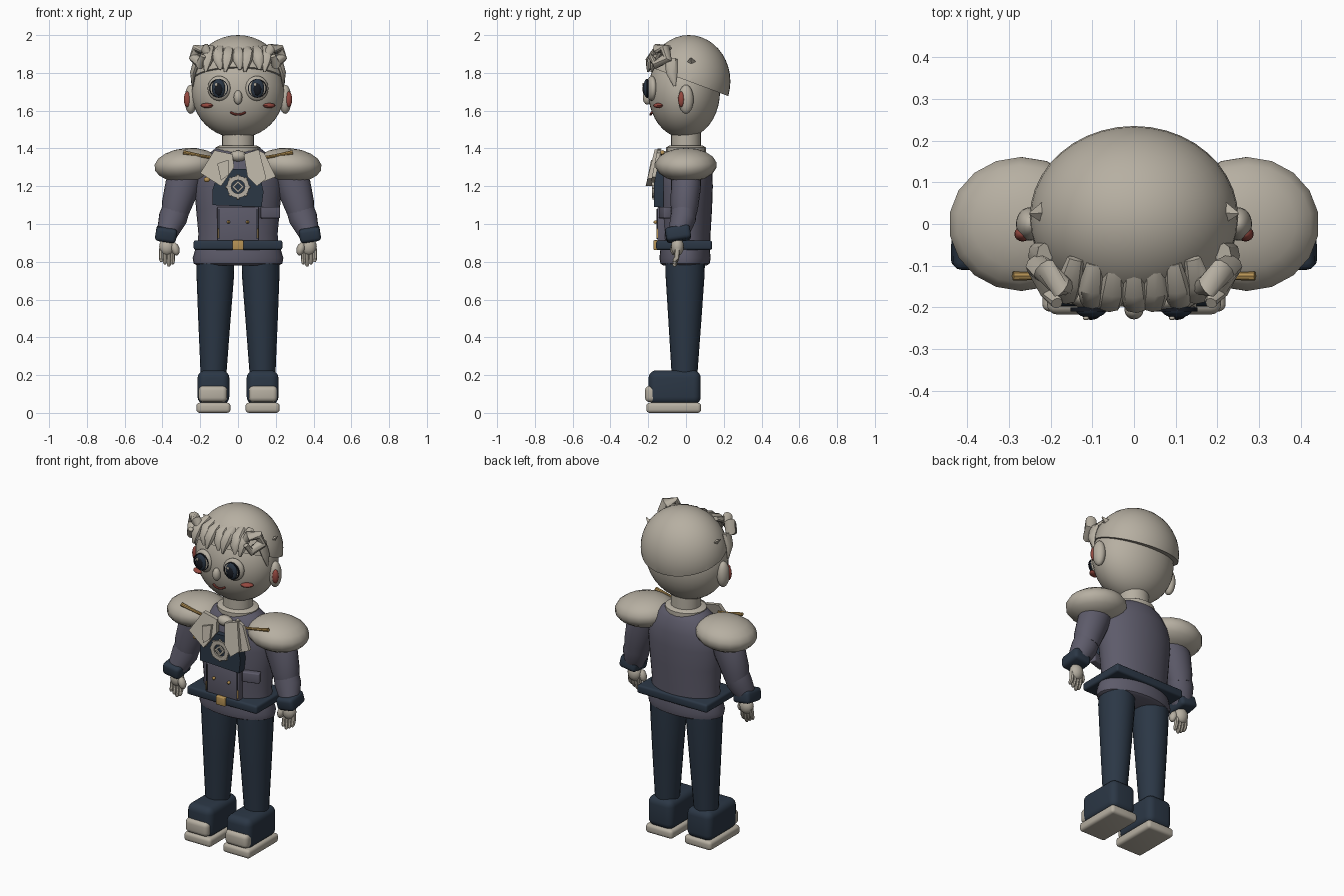
import bpy, bmesh, math
from mathutils import Vector, Matrix

if "Cube" in bpy.data.objects:
    bpy.data.objects.remove(bpy.data.objects["Cube"], do_unlink=True)


def material(name, rgb):
    m = bpy.data.materials.new(name)
    m.use_nodes = True
    m.diffuse_color = (*rgb, 1)
    m.node_tree.nodes["Principled BSDF"].inputs["Base Color"].default_value = (*rgb, 1)
    return m


CREAM = material("cream", (0.47, 0.43, 0.36))
NAVY = material("navy", (0.024, 0.038, 0.06))
SLATE = material("slate purple", (0.11, 0.105, 0.145))
GOLD = material("gold", (0.47, 0.29, 0.09))
RED = material("red", (0.3, 0.065, 0.05))
BLACK = material("black", (0.008, 0.01, 0.015))
SIDES = (("left", 1), ("right", -1))


def finish(bm, name, mat, angle=40):
    bmesh.ops.recalc_face_normals(bm, faces=bm.faces)
    me = bpy.data.meshes.new(name)
    bm.to_mesh(me)
    bm.free()
    me.materials.append(mat)
    me.shade_smooth()
    me.set_sharp_from_angle(angle=math.radians(angle))
    ob = bpy.data.objects.new(name, me)
    bpy.context.collection.objects.link(ob)
    return ob


def ball(name, mat, centre, radii, seg=24, rot=(0, 0, 0), cut=None):
    bm = bmesh.new()
    bmesh.ops.create_uvsphere(bm, u_segments=seg, v_segments=seg // 2, radius=1)
    bmesh.ops.scale(bm, vec=radii, verts=bm.verts)
    if cut:
        geom = bm.verts[:] + bm.edges[:] + bm.faces[:]
        bmesh.ops.bisect_plane(bm, geom=geom, plane_co=(0, 0, 0), plane_no=cut, clear_inner=True)
        bmesh.ops.holes_fill(bm, edges=[e for e in bm.edges if e.is_boundary])
    ob = finish(bm, name, mat)
    ob.location, ob.rotation_euler = centre, rot
    return ob


def box(name, mat, centre, half, bevel=0.01, rot=(0, 0, 0), seg=3):
    bm = bmesh.new()
    bmesh.ops.create_cube(bm, size=2)
    bmesh.ops.scale(bm, vec=half, verts=bm.verts)
    bmesh.ops.bevel(bm, geom=bm.edges[:], offset=bevel, segments=seg, profile=0.5, affect='EDGES')
    ob = finish(bm, name, mat)
    ob.location, ob.rotation_euler = centre, rot
    return ob


def tube(name, mat, path, n=20, level=False):
    """Loft elliptical rings along a path of (x, y, z, radius_a, radius_b)."""
    bm = bmesh.new()
    pts = [Vector(p[:3]) for p in path]
    rings = []
    for i, p in enumerate(path):
        t = (pts[min(i + 1, len(pts) - 1)] - pts[max(i - 1, 0)]).normalized()
        if level:
            t = Vector((0, 0, 1))
        ref = Vector((0, 0, 1)) if abs(t.x) > 0.85 else Vector((1, 0, 0))
        a = (ref - t * ref.dot(t)).normalized()
        b = t.cross(a)
        rings.append([bm.verts.new(pts[i] + a * p[3] * math.cos(k * math.tau / n)
                                   + b * p[4] * math.sin(k * math.tau / n)) for k in range(n)])
    for r0, r1 in zip(rings, rings[1:]):
        for k in range(n):
            bm.faces.new((r0[k], r0[(k + 1) % n], r1[(k + 1) % n], r1[k]))
    bm.faces.new(rings[0])
    bm.faces.new(rings[-1])
    return finish(bm, name, mat)


def plate(name, mat, pts, y, thick, lean=0.0, s=1):
    """Extrude an outline of (x, z) points; lean pushes the lower end forward."""
    bm = bmesh.new()
    top = max(z for x, z in pts)
    face = bm.faces.new([bm.verts.new((s * x, y - lean * (top - z), z)) for x, z in pts])
    new = bmesh.ops.extrude_face_region(bm, geom=[face])["geom"]
    bmesh.ops.translate(bm, vec=(0, -thick, 0), verts=[v for v in new if isinstance(v, bmesh.types.BMVert)])
    return finish(bm, name, mat, 20)


def ring(name, mat, centre, r_out, r_in, depth, n):
    """Flat ring facing forward."""
    bm = bmesh.new()
    loops = [[bm.verts.new((r * math.cos(k * math.tau / n), y, r * math.sin(k * math.tau / n)))
              for k in range(n)] for r, y in ((r_out, 0), (r_out, -depth), (r_in, -depth), (r_in, 0))]
    for a, b in zip(loops, loops[1:] + loops[:1]):
        for k in range(n):
            bm.faces.new((a[k], a[(k + 1) % n], b[(k + 1) % n], b[k]))
    ob = finish(bm, name, mat, 30)
    ob.location = centre
    return ob


# Head, hair cap and neck
ball("head", CREAM, (0, -0.01, 1.70), (0.245, 0.19, 0.245), 40)
ball("hair_cap", CREAM, (0, 0.015, 1.755), (0.25, 0.22, 0.245), 40, cut=(0, 0.35, 0.94))
tube("neck", CREAM, [(0, 0, 1.36, 0.085, 0.08), (0, 0, 1.5, 0.085, 0.08)])
tube("collar", CREAM, [(0, 0, 1.37, 0.12, 0.105), (0, 0, 1.405, 0.12, 0.105), (0, 0, 1.415, 0.1, 0.09)])

# Face
ball("nose", CREAM, (0, -0.205, 1.67), (0.023, 0.024, 0.038), 16)
smile = [(0.04 * u, -0.18 - 0.008 * (1 - u * u), 1.579 + 0.012 * u * u) for u in (-1, -0.5, 0, 0.5, 1)]
tube("mouth", RED, [(*p, 0.006, 0.006) for p in smile], 8)
for side, s in SIDES:
    ball(side + "_eye_white", CREAM, (s * 0.1, -0.182, 1.718), (0.062, 0.027, 0.066), rot=(0, 0, s * 0.2))
    ring(side + "_eye_rim", BLACK, (s * 0.102, -0.2, 1.718), 0.05, 0.045, 0.01, 24)
    ball(side + "_iris", NAVY, (s * 0.103, -0.207, 1.718), (0.036, 0.018, 0.05))
    ball(side + "_pupil", BLACK, (s * 0.103, -0.217, 1.714), (0.022, 0.013, 0.034), 16)
    ball(side + "_eye_glint", CREAM, (s * 0.103 - 0.012, -0.226, 1.738), (0.008, 0.005, 0.01), 10)
    ball(side + "_cheek", RED, (s * 0.165, -0.148, 1.627), (0.036, 0.022, 0.013), 16, (0, 0, s * 0.5))
    ball(side + "_ear", CREAM, (s * 0.25, 0.0, 1.66), (0.033, 0.04, 0.077))
    ball(side + "_inner_ear", RED, (s * 0.267, -0.024, 1.66), (0.02, 0.018, 0.042), 16)

    # Side hair: curl, temple lock and small pointed tuft
    tube(side + "_curl", CREAM, [(s * 0.15, -0.15, 1.89, 0.02, 0.02), (s * 0.175, -0.15, 1.93, 0.03, 0.026),
                                 (s * 0.215, -0.11, 1.925, 0.032, 0.028), (s * 0.23, -0.1, 1.88, 0.03, 0.03),
                                 (s * 0.2, -0.16, 1.845, 0.026, 0.025), (s * 0.185, -0.19, 1.89, 0.014, 0.014)], 10)
    tube(side + "_temple_lock", CREAM, [(s * 0.215, -0.08, 1.87, 0.02, 0.035), (s * 0.238, -0.075, 1.8, 0.016, 0.03),
                                        (s * 0.24, -0.06, 1.73, 0.004, 0.006)], 8)
    tube(side + "_tuft", CREAM, [(s * 0.2, 0.03, 1.84, 0.02, 0.04), (s * 0.25, 0.025, 1.88, 0.002, 0.003)], 4)

# Fringe of overlapping locks, sweeping away from the middle
for i in range(7):
    x = (i - 3) * 0.052
    tip = 1.805 + 0.012 * (i % 2)
    bend = 0.01 if i % 2 else -0.016
    arc = 0.9 * x * x
    tube("fringe_lock_%d" % (i + 1), CREAM,
         [(x * 0.9, -0.105 + arc, 1.935, 0.02, 0.012), (x, -0.165 + arc, 1.91, 0.032, 0.02),
          (x + bend * 0.5, -0.195 + arc, 1.865, 0.03, 0.02), (x + bend, -0.203 + arc, tip, 0.007, 0.006)], 8)

# Jacket
tube("jacket", SLATE, [(0, 0, z, a, b) for z, a, b in (
    (0.84, 0.215, 0.125), (0.95, 0.21, 0.13), (1.08, 0.222, 0.138), (1.2, 0.232, 0.142), (1.29, 0.22, 0.138),
    (1.36, 0.17, 0.118), (1.4, 0.12, 0.09), (1.41, 0.08, 0.07))], 32)
tube("jacket_hem", SLATE, [(0, -0.005, z, a, b) for z, a, b in (
    (0.78, 0.215, 0.115), (0.79, 0.235, 0.13), (0.82, 0.24, 0.136), (0.87, 0.225, 0.13))], 32)
box("belt", NAVY, (0, -0.01, 0.888), (0.235, 0.148, 0.025), 0.012)
box("buckle", GOLD, (0, -0.16, 0.888), (0.03, 0.012, 0.026), 0.005)
box("front_panel", SLATE, (0, -0.13, 1.0), (0.11, 0.022, 0.09), 0.006)
box("pocket", SLATE, (0.17, -0.112, 1.06), (0.05, 0.02, 0.03), 0.006, (0, 0, 0.3))
for side, s in SIDES:
    box(side + "_panel_seam", BLACK, (s * 0.1, -0.152, 1.0), (0.003, 0.004, 0.08), 0.001, seg=1)
    box(side + "_panel_trim", GOLD, (s * 0.106, -0.152, 0.95), (0.003, 0.004, 0.025), 0.001, seg=1)
    ball(side + "_button", GOLD, (s * 0.05, -0.16, 1.01), (0.009, 0.012, 0.009), 10)

# Chest shield and medallion
plate("chest_shield", NAVY, [(-0.135, 1.1), (0.125, 1.09), (0.135, 1.17), (0.11, 1.29), (-0.1, 1.29), (-0.135, 1.18)],
      -0.12, 0.05)
ring("medallion", CREAM, (0, -0.165, 1.197), 0.06, 0.036, 0.015, 12)
ring("medallion_diamond", CREAM, (0, -0.165, 1.197), 0.032, 0.018, 0.015, 4)
for k in range(8):
    a = k * math.tau / 8
    box("medallion_tooth_%d" % (k + 1), CREAM, (0.058 * math.cos(a), -0.172, 1.197 + 0.058 * math.sin(a)),
        (0.008, 0.006, 0.008), 0.002, (0, -a, 0), 1)

# Scarf with folded ends
plate("scarf_right_fold", CREAM, [(-0.125, 1.39), (-0.2, 1.27), (-0.09, 1.2), (-0.02, 1.3), (-0.03, 1.37)],
      -0.13, 0.025, 0.25)
plate("scarf_left_fold", CREAM, [(0.09, 1.4), (0.14, 1.375), (0.2, 1.25), (0.125, 1.22), (0.09, 1.3)],
      -0.13, 0.02, 0.2)
plate("scarf_left_tail", CREAM, [(0.03, 1.37), (0.11, 1.395), (0.15, 1.24), (0.1, 1.2), (0.05, 1.25)],
      -0.135, 0.03, 0.25)
plate("scarf_right_tail", CREAM, [(-0.11, 1.32), (-0.05, 1.34), (-0.05, 1.26), (-0.09, 1.23)], -0.165, 0.02, 0.2)
ball("scarf_knot", CREAM, (0, -0.125, 1.36), (0.05, 0.035, 0.03), 10)
ball("scarf_pin", GOLD, (-0.165, -0.17, 1.235), (0.018, 0.014, 0.014), 10)

for side, s in SIDES:
    # Shoulder pad and braid
    ball(side + "_shoulder_pad", CREAM, (s * 0.27, 0, 1.312), (0.176, 0.163, 0.09), 18, (0, s * 0.08, 0))
    tube(side + "_braid", GOLD, [(s * 0.13, -0.125, 1.35, 0.008, 0.008), (s * 0.2, -0.125, 1.362, 0.008, 0.008),
                                 (s * 0.29, -0.125, 1.38, 0.011, 0.011)], 8)

    # Arm, cuff and hand
    tube(side + "_upper_arm", SLATE, [(s * 0.255, 0, 1.3, 0.08, 0.08), (s * 0.295, 0, 1.2, 0.092, 0.08),
                                      (s * 0.325, -0.008, 1.1, 0.08, 0.074), (s * 0.335, -0.01, 1.05, 0.07, 0.066)])
    tube(side + "_forearm", SLATE, [(s * 0.325, -0.008, 1.09, 0.072, 0.066), (s * 0.345, -0.015, 1.03, 0.076, 0.068),
                                    (s * 0.375, -0.04, 0.95, 0.056, 0.055)])
    box(side + "_cuff", NAVY, (s * 0.38, -0.042, 0.948), (0.056, 0.066, 0.038), 0.02, (0.15, -s * 0.15, 0))
    ball(side + "_palm", CREAM, (s * 0.375, -0.045, 0.88), (0.042, 0.034, 0.048), 16)
    ball(side + "_thumb", CREAM, (s * 0.332, -0.06, 0.868), (0.022, 0.024, 0.036), 12, (0, s * 0.3, 0))
    for k in range(4):
        x = 0.346 + 0.02 * k
        end = 0.775 + 0.012 * abs(k - 1)
        tube(side + "_finger_%d" % (k + 1), CREAM,
             [(s * x, -0.045, 0.87, 0.012, 0.014), (s * x, -0.05, 0.82, 0.012, 0.014),
              (s * x, -0.06, end + 0.01, 0.011, 0.012), (s * x, -0.062, end, 0.006, 0.006)], 8)

    # Trouser leg and boot
    tube(side + "_leg", NAVY, [(s * 0.12, -0.005, 0.84, 0.098, 0.105), (s * 0.12, -0.005, 0.74, 0.1, 0.104),
                               (s * 0.125, -0.006, 0.5, 0.086, 0.088), (s * 0.13, -0.008, 0.2, 0.068, 0.068)])
    box(side + "_boot", NAVY, (s * 0.13, -0.06, 0.135), (0.084, 0.138, 0.09), 0.04, seg=5)
    box(side + "_toe_cap", CREAM, (s * 0.133, -0.175, 0.1), (0.076, 0.042, 0.043), 0.025, seg=4)
    box(side + "_sole", CREAM, (s * 0.13, -0.065, 0.03), (0.09, 0.145, 0.027), 0.018, seg=4)
    for ob in (bpy.data.objects[side + "_sole"],):
        ob.location.z = 0.027
